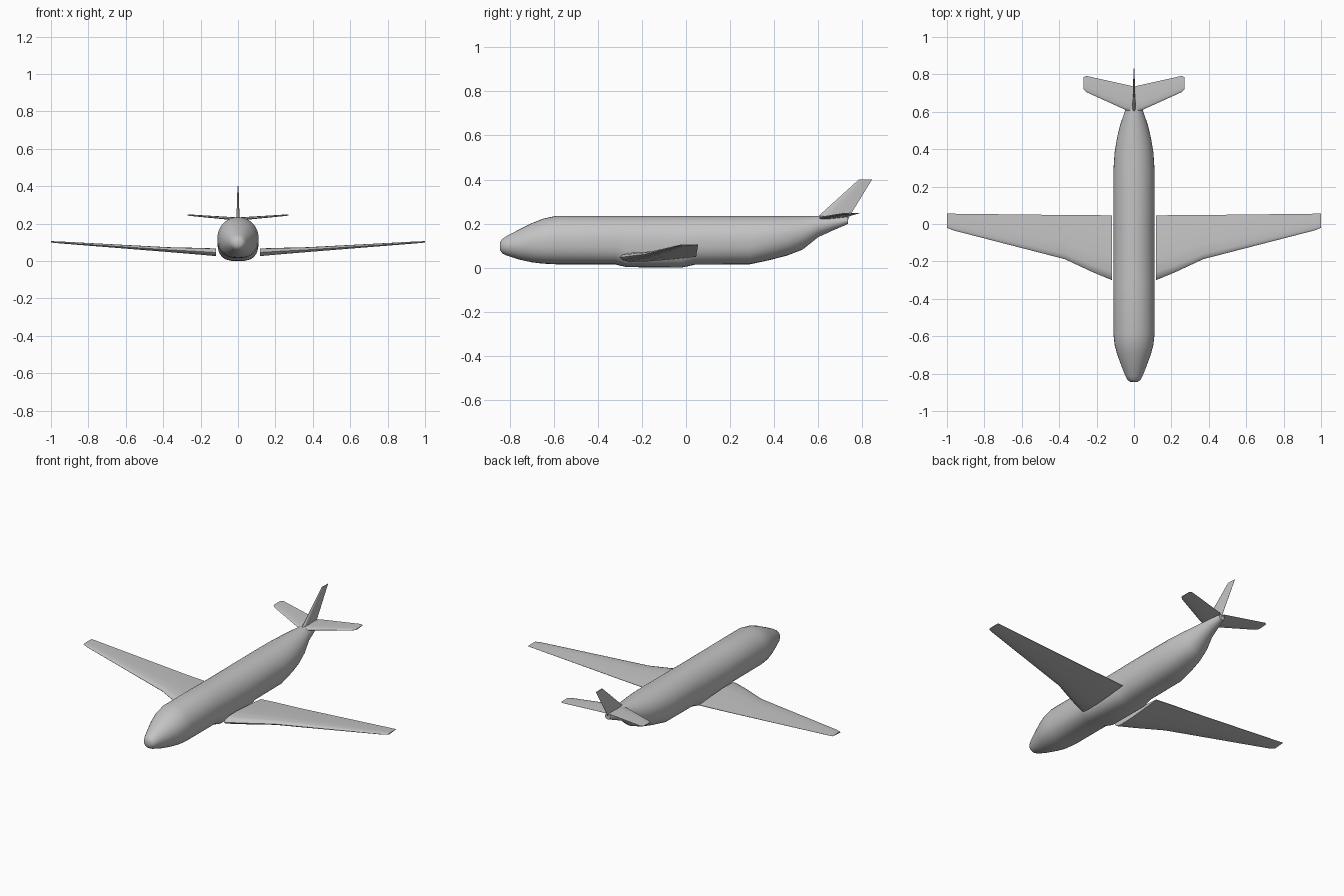
import bpy, bmesh, math
from mathutils import Vector

cube = bpy.data.objects.get("Cube")
if cube:
    bpy.data.objects.remove(cube, do_unlink=True)

grey = bpy.data.materials.new("light grey")
grey.use_nodes = True
grey.diffuse_color = (0.55, 0.55, 0.55, 1)
grey.node_tree.nodes["Principled BSDF"].inputs["Base Color"].default_value = (0.55, 0.55, 0.55, 1)


def loft(name, rings, angle=40):
    """Skin a list of matching closed rings and cap both ends."""
    bm = bmesh.new()
    loops = [[bm.verts.new(p) for p in ring] for ring in rings]
    n = len(loops[0])
    for a, b in zip(loops, loops[1:]):
        for i in range(n):
            j = (i + 1) % n
            bm.faces.new((a[i], a[j], b[j], b[i]))
    bm.faces.new(loops[0])
    bm.faces.new(loops[-1])
    bmesh.ops.recalc_face_normals(bm, faces=bm.faces)
    mesh = bpy.data.meshes.new(name)
    bm.to_mesh(mesh)
    bm.free()
    mesh.materials.append(grey)
    obj = bpy.data.objects.new(name, mesh)
    bpy.context.collection.objects.link(obj)
    bpy.ops.object.select_all(action='DESELECT')
    obj.select_set(True)
    bpy.context.view_layer.objects.active = obj
    bpy.ops.object.shade_smooth_by_angle(angle=math.radians(angle))
    return obj


def oval(y, half_width, bottom, top, power=2.0, sides=32):
    """Fuselage section: round above, squarer below when power rises."""
    middle, half = (bottom + top) / 2, (top - bottom) / 2
    ring = []
    for i in range(sides):
        t = 2 * math.pi * i / sides
        c, s = math.cos(t), math.sin(t)
        e = 2 / (power if s < 0 else 2.0)
        ring.append((half_width * math.copysign(abs(c) ** e, c), y,
                     middle + half * math.copysign(abs(s) ** e, s)))
    return ring


# Fuselage: y, half width, bottom, top, squareness of the underside
stations = [
    (-0.845, 0.018, 0.080, 0.115, 2), (-0.835, 0.034, 0.065, 0.130, 2),
    (-0.815, 0.045, 0.055, 0.143, 2), (-0.76, 0.067, 0.037, 0.172, 2),
    (-0.70, 0.089, 0.024, 0.202, 2.2), (-0.65, 0.103, 0.018, 0.222, 2.4),
    (-0.59, 0.110, 0.015, 0.235, 2.5), (-0.32, 0.110, 0.014, 0.235, 2.5),
    (-0.27, 0.110, 0.002, 0.235, 3), (-0.02, 0.110, 0.000, 0.235, 3),
    (0.04, 0.110, 0.013, 0.235, 2.5), (0.29, 0.110, 0.015, 0.235, 2.5),
    (0.38, 0.104, 0.034, 0.235, 2.3), (0.46, 0.091, 0.055, 0.235, 2.2),
    (0.53, 0.074, 0.082, 0.235, 2), (0.60, 0.050, 0.138, 0.235, 2),
    (0.67, 0.035, 0.170, 0.233, 2), (0.735, 0.018, 0.198, 0.230, 2)]
loft("fuselage", [oval(*s) for s in stations])

# Airfoil as (fraction of chord, fraction of thickness)
FOIL = [(0, 0), (0.03, 0.3), (0.12, 0.5), (0.35, 0.5), (0.7, 0.28), (1, 0.04),
        (1, -0.04), (0.7, -0.28), (0.35, -0.5), (0.12, -0.5), (0.03, -0.3)]


def foil(base, chord, thickness, thick_dir):
    """Airfoil ring starting at its leading edge and running aft."""
    return [Vector(base) + Vector(chord) * c + Vector(thick_dir) * (thickness * t)
            for c, t in FOIL]


# Wings: x, leading edge y, trailing edge y, leading z, trailing z, thickness
wing = [(0.118, -0.300, 0.045, 0.046, 0.050, 0.040),
        (0.22, -0.258, 0.048, 0.052, 0.056, 0.034),
        (0.37, -0.188, 0.048, 0.060, 0.064, 0.025),
        (0.97, -0.033, 0.055, 0.100, 0.103, 0.009),
        (1.0, -0.020, 0.055, 0.102, 0.105, 0.006)]
tailplane = [(0.012, 0.600, 0.738, 0.224, 0.232, 0.014),
             (0.045, 0.610, 0.745, 0.226, 0.235, 0.013),
             (0.255, 0.705, 0.792, 0.244, 0.248, 0.007),
             (0.27, 0.720, 0.785, 0.246, 0.248, 0.005)]
for side, sign in (("left", 1), ("right", -1)):
    for part, sections in (("wing", wing), ("tailplane", tailplane)):
        loft(f"{side}_{part}", [
            foil((sign * x, y0, z0), (0, y1 - y0, z1 - z0), thick, (0, 0, 1))
            for x, y0, y1, z0, z1, thick in sections])

# Tail fin: leading edge y, trailing edge y, z, thickness
fin = [(0.580, 0.735, 0.215, 0.020), (0.605, 0.745, 0.237, 0.016),
       (0.785, 0.845, 0.400, 0.006)]
loft("tail_fin", [foil((0, y0, z), (0, y1 - y0, 0), thick, (1, 0, 0))
                  for y0, y1, z, thick in fin])
